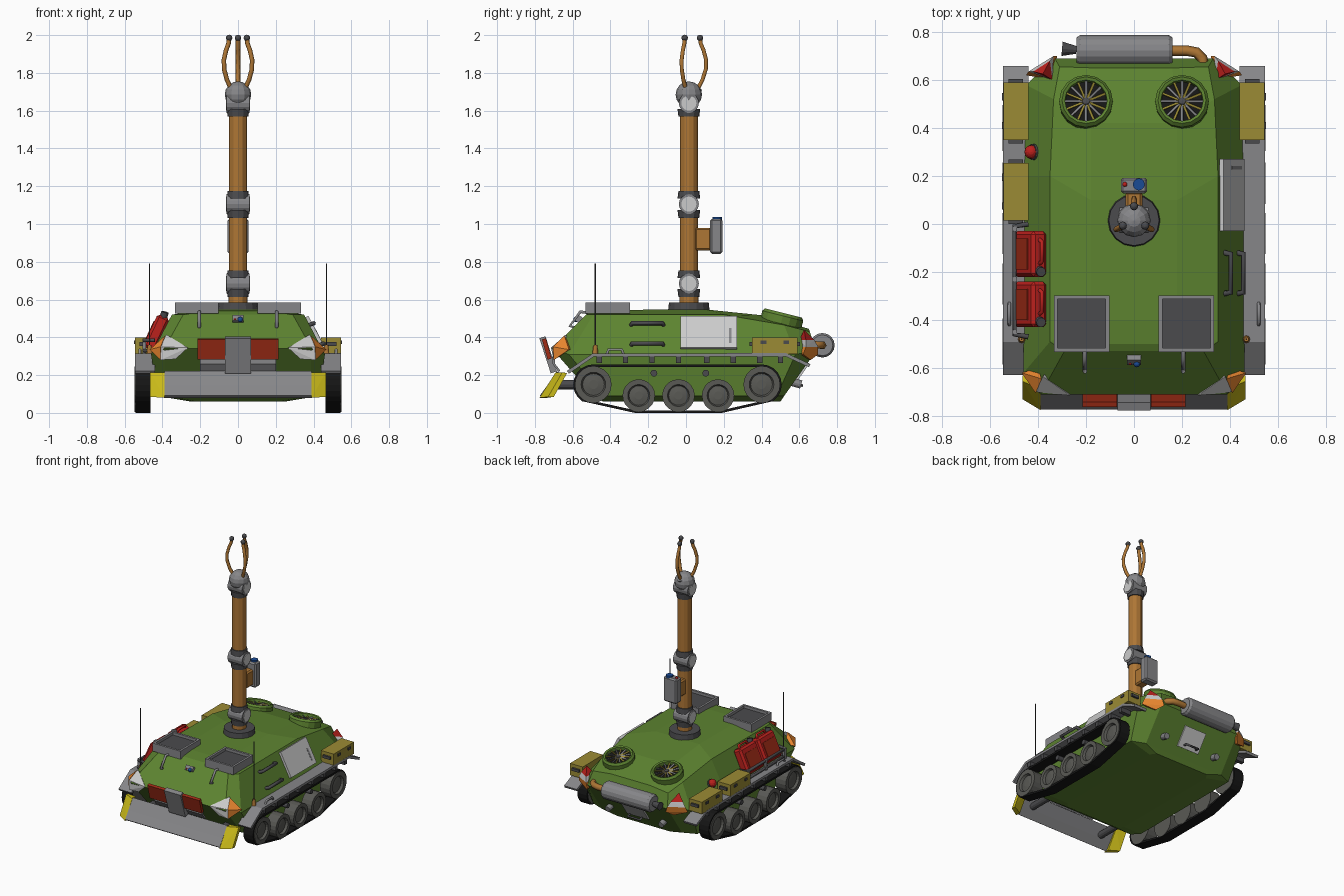
import bpy, bmesh
from math import sin, cos, pi, radians
from mathutils import Vector, Matrix

if "Cube" in bpy.data.objects:
    bpy.data.objects.remove(bpy.data.objects["Cube"])

def color(name, r, g, b):
    m = bpy.data.materials.new(name)
    m.diffuse_color = (r, g, b, 1)
    m.use_nodes = True
    m.node_tree.nodes["Principled BSDF"].inputs["Base Color"].default_value = m.diffuse_color
    return m

GREEN = color("green", .11, .23, .03)
ORANGE = color("ochre", .42, .18, .035)
YELLOW = color("yellow", .6, .5, .01)
OLIVE = color("tan", .33, .26, .035)
RED = color("red", .5, .015, .012)
RUST = color("dark red", .35, .025, .008)
AMBER = color("amber", .85, .25, .03)
WHITE = color("pale grey", .55, .55, .55)
GREY = color("grey", .24, .24, .25)
DARK = color("dark grey", .07, .07, .075)
BLACK = color("black", .008, .008, .008)
WHEEL = color("wheel grey", .1, .1, .09)
BLUE = color("blue", .01, .07, .3)

def finish(name, bm, mat, M=None, smooth=False):
    bmesh.ops.recalc_face_normals(bm, faces=bm.faces)
    me = bpy.data.meshes.new(name)
    bm.to_mesh(me)
    bm.free()
    me.transform(M or Matrix())
    me.materials.append(mat)
    ob = bpy.data.objects.new(name, me)
    bpy.context.collection.objects.link(ob)
    if smooth:
        me.shade_smooth()
    return ob

def place(loc, rx=0, ry=0, rz=0):
    return (Matrix.Translation(loc) @ Matrix.Rotation(radians(rz), 4, 'Z')
            @ Matrix.Rotation(radians(ry), 4, 'Y') @ Matrix.Rotation(radians(rx), 4, 'X'))

def box(name, M, size, mat, bevel=0):
    bm = bmesh.new()
    bmesh.ops.create_cube(bm, size=1)
    bmesh.ops.scale(bm, vec=size, verts=bm.verts)
    if bevel:
        bmesh.ops.bevel(bm, geom=bm.edges[:], offset=bevel, segments=1, affect='EDGES')
    return finish(name, bm, mat, M if isinstance(M, Matrix) else Matrix.Translation(M))

def rod(name, a, b, r1, mat, r2=None, n=12):
    a, b = Vector(a), Vector(b)
    bm = bmesh.new()
    bmesh.ops.create_cone(bm, cap_ends=True, segments=n, radius1=r1,
                          radius2=r1 if r2 is None else r2, depth=(b - a).length)
    q = (b - a).to_track_quat('Z', 'Y').to_matrix().to_4x4()
    return finish(name, bm, mat, Matrix.Translation((a + b) / 2) @ q)

def ball(name, loc, r, mat):
    bm = bmesh.new()
    bmesh.ops.create_uvsphere(bm, u_segments=12, v_segments=8, radius=r)
    return finish(name, bm, mat, Matrix.Translation(loc))

def lathe(name, prof, M, mat, n=16):
    bm = bmesh.new()
    vs = [bm.verts.new((r, 0, h)) for r, h in prof]
    es = [bm.edges.new(p) for p in zip(vs, vs[1:])]
    bmesh.ops.spin(bm, geom=vs + es, cent=(0, 0, 0), axis=(0, 0, 1), angle=2 * pi, steps=n)
    bmesh.ops.remove_doubles(bm, verts=bm.verts, dist=1e-5)
    return finish(name, bm, mat, M)

def solid(name, pts, mat, s=1):
    bm = bmesh.new()
    for x, y, z in pts:
        bm.verts.new((x * s, y, z))
    bmesh.ops.convex_hull(bm, input=bm.verts)
    return finish(name, bm, mat)

def strip(name, path, x0, x1, thick, mat, closed=False):
    bm = bmesh.new()
    rows = [[bm.verts.new((x, y, z)) for x in (x0, x1)] for y, z in path]
    for a, b in zip(rows, rows[1:] + (rows[:1] if closed else [])):
        bm.faces.new((a[0], a[1], b[1], b[0]))
    ob = finish(name, bm, mat)
    mod = ob.modifiers.new("thickness", 'SOLIDIFY')
    mod.thickness, mod.offset = thick, 0
    return ob

def tube(name, pts, r, mat):
    cu = bpy.data.curves.new(name, 'CURVE')
    cu.dimensions, cu.bevel_depth, cu.bevel_resolution, cu.use_fill_caps = '3D', r, 1, True
    sp = cu.splines.new('POLY')
    sp.points.add(len(pts) - 1)
    for p, c in zip(sp.points, pts):
        p.co = (*c, 1)
    cu.materials.append(mat)
    bpy.context.collection.objects.link(bpy.data.objects.new(name, cu))

# Hull: half outlines at rising levels, mirrored and bridged
levels = [
    [(.22, -.44, .06), (.25, -.40, .06), (.25, .2, .06), (.25, .46, .06), (.22, .5, .06)],
    [(.38, -.49, .09), (.43, -.44, .09), (.43, .2, .09), (.43, .48, .09), (.33, .52, .09)],
    [(.39, -.71, .34), (.46, -.62, .31), (.46, .2, .31), (.45, .58, .31), (.33, .69, .33)],
    [(.29, -.53, .52), (.35, -.49, .52), (.35, .2, .52), (.335, .52, .465), (.31, .655, .43)],
    [(.16, -.50, .535), (.18, -.40, .545), (.18, .1, .548), (.18, .42, .515), (.16, .65, .445)]]
bm = bmesh.new()
rings = [[bm.verts.new(p) for p in lv] + [bm.verts.new((-x, y, z)) for x, y, z in lv[::-1]] for lv in levels]
for a, b in zip(rings, rings[1:]):
    for i in range(10):
        j = (i + 1) % 10
        bm.faces.new((a[i], a[j], b[j], b[i]))
for r in (rings[0], rings[-1]):
    for i in range(4):
        bm.faces.new((r[i], r[i + 1], r[8 - i], r[9 - i]))
finish("hull", bm, GREEN)

# Running gear, fenders and corner lamps on both sides
arc = lambda cy, cz, r, a0, a1: [(cy + r * cos(radians(a0 + (a1 - a0) * k / 8)),
                                  cz + r * sin(radians(a0 + (a1 - a0) * k / 8))) for k in range(9)]
loop = arc(-.49, .15, .1, 90, 235) + [(-.27, .007), (.19, .007)] + arc(.4, .15, .1, -55, 90)
for s in (1, -1):
    strip("track", loop, s * .462, s * .542, .014, BLACK, True)
    for y, z, r in ((-.49, .15, .096), (-.25, .092, .086), (-.04, .092, .086), (.17, .092, .086), (.4, .15, .096)):
        lathe("road_wheel", [(0, 0), (r, 0), (r, .085), (r * .68, .085), (r * .6, .068), (r * .25, .074), (0, .074)],
              place((s * .462, y, z), ry=90 * s), WHEEL, 20)
    for y in (-.17, .105):
        rod("return_roller", (s * .43, y, .21), (s * .535, y, .21), .018, DARK)
    strip("fender", [(-.625, .215), (-.49, .307), (.53, .307), (.655, .25)], s * .44, s * .545, .018, GREY)
    for y in (-.46, -.32, -.18, -.04, .11, .25, .39, .5):
        box("fender_bracket", (s * .5, y, .282), (.08, .028, .035), DARK)
    solid("headlight", [(.265, -.715, .345), (.38, -.635, .415), (.41, -.70, .35), (.41, -.70, .28),
                        (.33, -.70, .285), (.35, -.6, .34)], WHITE, s)
    solid("turn_signal", [(.385, -.645, .41), (.41, -.705, .35), (.41, -.70, .28), (.468, -.62, .335),
                          (.40, -.6, .34)], AMBER, s)
    solid("tail_light_top", [(.38, .625, .44), (.35, .68, .385), (.42, .635, .385), (.34, .6, .385)], RED, s)
    solid("tail_light_band", [(.35, .68, .385), (.42, .635, .385), (.34, .6, .385),
                              (.335, .70, .35), (.44, .635, .35), (.34, .6, .35)], WHITE, s)
    solid("tail_light_base", [(.335, .70, .35), (.44, .635, .35), (.34, .6, .35),
                              (.32, .70, .31), (.45, .62, .31), (.36, .66, .28), (.34, .6, .3)], AMBER, s)
    rod("antenna_base", (s * .468, -.48, .31), (s * .468, -.48, .36), .016, ORANGE, .01)
    rod("antenna", (s * .468, -.48, .35), (s * .468, -.48, .79), .0035, DARK, n=6)
    tube("fender_handle", [(s * .52, -.42, .31), (s * .52, -.41, .335), (s * .52, -.34, .335), (s * .52, -.33, .31)], .008, GREY)
    tube("front_handle", [(s * .205, -.51, .53), (s * .205, -.56, .535), (s * .205, -.615, .46), (s * .205, -.58, .45)], .009, GREY)
    # Roof hatches
    for dx, dy, sx, sy in ((-.108, 0, .016, .235), (.108, 0, .016, .235), (0, -.11, .23, .016), (0, .11, .23, .016)):
        box("hatch_frame", (s * .218 + dx, -.415 + dy, .555), (sx, sy, .06), GREY)
    box("hatch_cover", (s * .218, -.415, .55), (.21, .215, .03), DARK)
    # Cooling fans
    F = place((s * .2, .505, .485), rx=-14)
    lathe("fan_housing", [(.11, -.03), (.112, .03), (.1, .045), (.088, .04), (.085, -.01)], F, GREEN)
    lathe("fan_disc", [(0, .015), (.088, .015)], F, BLACK)
    for k in range(16):
        box("fan_blade", F @ place((0, 0, .025), rz=22.5 * k) @ place((.045, 0, 0), rx=25), (.085, .01, .004), OLIVE if k % 2 else GREY)
    lathe("fan_hub", [(0, .035), (.015, .033), (.018, .015)], F, DARK, 10)
    rod("tow_hook", (s * .22, .54, .17), (s * .22, .61, .15), .022, GREY)

# Dozer blade and upper shield
strip("blade", [(-.675, .215), (-.725, .14), (-.765, .085)], -.39, .39, .022, GREY)
for s in (1, -1):
    solid("blade_wing", [(.39, -.69, .215), (.39, -.775, .08), (.39, -.65, .215), (.39, -.735, .08),
                         (.465, -.655, .215), (.465, -.73, .085), (.465, -.63, .21), (.465, -.70, .085)], YELLOW, s)
    strip("warning_plate", [(-.752, .392), (-.722, .285)], s * .07, s * .215, .022, RUST)
    rod("blade_arm", (s * .3, -.52, .15), (s * .3, -.71, .15), .025, DARK)
strip("blade_spine", [(-.76, .4), (-.70, .215)], -.068, .068, .034, GREY)
strip("blade_brace", [(-.67, .22), (-.70, .26), (-.70, .3)], -.2, .2, .012, GREY)

# Front camera
box("front_camera", place((0, -.565, .495), rx=-35), (.06, .03, .035), GREY)
ball("front_camera_lens", (.012, -.583, .495), .014, BLUE)
ball("front_camera_lamp", (-.016, -.582, .495), .006, RED)

# Manipulator arm
Y = .015
rod("arm_turntable", (0, Y, .525), (0, Y, .585), .112, DARK, .105, 16)
rod("arm_post", (0, Y, .58), (0, Y, .63), .05, ORANGE)
rod("lower_arm", (0, Y, .74), (0, Y, 1.05), .048, ORANGE)
rod("upper_arm", (0, Y, 1.15), (0, Y, 1.6), .048, ORANGE)
for z in (.685, 1.105, 1.64):
    rod("joint_axle", (-.06, Y, z), (.06, Y, z), .053, GREY, n=16)
    rod("joint_hub", (-.064, Y, z), (.064, Y, z), .04, WHITE, n=16)
    rod("joint_lower_collar", (0, Y, z - .072), (0, Y, z - .03), .055, DARK, .06)
    if z < 1.5:
        rod("joint_upper_collar", (0, Y, z + .03), (0, Y, z + .07), .06, DARK, .055)
ball("wrist", (0, Y, 1.685), .07, GREY)
for a in (90, 210, 330):
    P = [(.045 * 1, 1.72), (.068, 1.765), (.085, 1.82), (.086, 1.87), (.073, 1.92), (.058, 1.955), (.054, 1.985)]
    pts = [(r * cos(radians(a)), Y + .005 + r * sin(radians(a)), z) for r, z in P]
    tube("claw_finger", pts, .012, ORANGE)
    rod("claw_socket", (pts[0][0] * .8, Y + (pts[0][1] - Y) * .8, 1.70), pts[0], .022, GREY)
    ball("claw_tip", pts[-1], .017, DARK)

# Arm camera unit
box("sensor_bracket", (0, Y + .075, .92), (.07, .09, .12), ORANGE, .01)
box("sensor_box", (0, .16, .935), (.11, .065, .185), GREY, .01)
rod("sensor_lens", (.02, .165, 1.02), (.02, .165, 1.038), .025, BLUE)
ball("sensor_lamp", (-.038, .165, 1.028), .01, RED)

# Muffler and rear plate
lathe("muffler", [(0, -.2), (.055, -.2), (.065, -.185), (.065, .185), (.055, .2), (0, .2)],
      place((-.04, .722, .358), ry=90), GREY)
rod("exhaust_tip", (-.24, .725, .358), (-.3, .73, .358), .016, DARK, .03)
tube("exhaust_pipe", [(.15, .722, .358), (.22, .722, .358), (.26, .715, .36), (.285, .69, .36), (.29, .65, .36)], .022, ORANGE)
box("rear_hatch", place((0, .602, .205), rx=-35), (.18, .02, .15), WHITE)
tube("rear_hatch_handle", [(-.05, .59, .15), (-.05, .615, .145), (.05, .615, .145), (.05, .59, .15)], .008, DARK)

# Stowage boxes
for x, y in ((.492, .47), (-.492, .47), (-.492, .135)):
    box("stowage_box", (x, y, .355), (.105, .24, .088), OLIVE)
    for d in (-.125, .125):
        box("box_handle", (x, y + d, .365), (.06, .018, .02), DARK)
    for d in (-.06, .06):
        box("box_latch", (x + (.055 if x > 0 else -.055), y + d, .375), (.008, .03, .018), DARK)

# Fuel cans with rack on the left
for y in (-.125, -.335):
    C = place((-.432, y, .425), ry=25)
    box("fuel_can", C, (.07, .19, .19), RED, .014)
    box("fuel_can_panel", C @ place((-.034, 0, -.01)), (.01, .13, .12), RUST)
    tube("fuel_can_handle", [C @ Vector(p) for p in ((0, .06, .09), (0, .05, .115), (0, -.03, .115), (0, -.04, .09))], .009, RED)
    rod("fuel_can_cap", C @ Vector((0, -.07, .09)), C @ Vector((-.005, -.075, .118)), .02, DARK)
for z in (.33, .385):
    tube("can_rack", [(-.44, 0, z), (-.497, -.01, z), (-.497, -.46, z), (-.44, -.47, z)], .011, DARK)
for y in (-.02, -.23, -.45):
    box("rack_post", (-.497, y, .35), (.018, .018, .09), GREY)

# Beacon on the left
rod("beacon_base", (-.40, .3, .38), (-.425, .3, .395), .034, DARK)
ball("beacon", (-.428, .3, .40), .029, RED)

# Access panel and grab bars on the right
box("access_panel", place((.408, .12, .425), ry=-27.5), (.02, .3, .19), WHITE)
box("panel_latch", place((.42, .235, .405), ry=-27.5), (.02, .014, .09), GREY)
for x, z in ((.385, .475), (.437, .368)):
    tube("grab_bar", [(x - .01, -.29, z - .01), (x + .018, -.285, z), (x + .018, -.125, z), (x - .01, -.12, z - .01)], .012, DARK)
